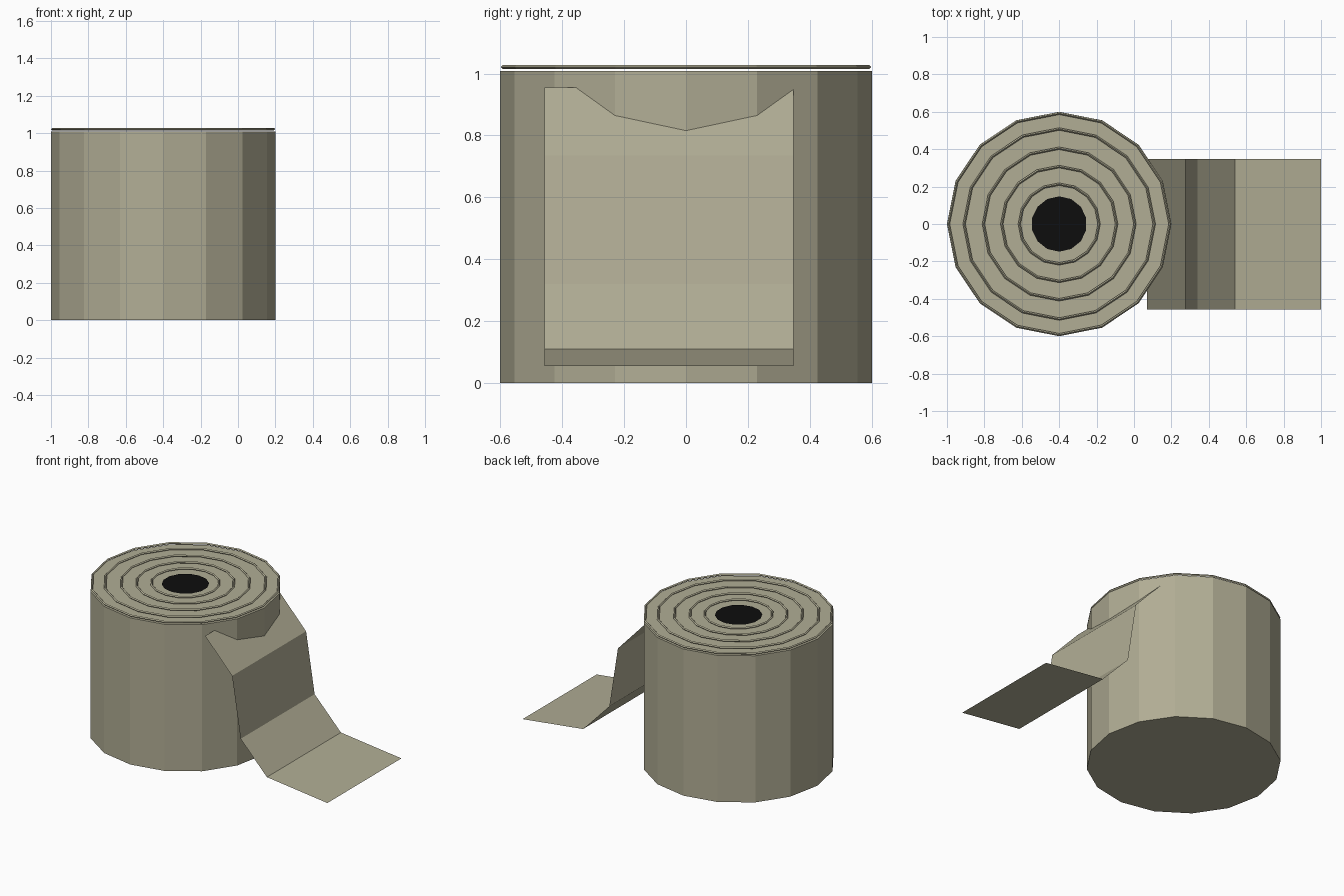
import bpy, bmesh, math

if "Cube" in bpy.data.objects:
    bpy.data.objects.remove(bpy.data.objects["Cube"])

CX = -0.4       # roll axis
SIDES = 16


def material(name, rgb):
    m = bpy.data.materials.new(name)
    m.diffuse_color = (*rgb, 1.0)
    m.use_nodes = True
    m.node_tree.nodes["Principled BSDF"].inputs["Base Color"].default_value = m.diffuse_color
    return m


paper = material("tan paper", (0.44, 0.42, 0.30))
black = material("black core", (0.004, 0.004, 0.004))


def make_object(name, bm, mat):
    mesh = bpy.data.meshes.new(name)
    bm.to_mesh(mesh)
    bm.free()
    mesh.materials.append(mat)
    ob = bpy.data.objects.new(name, mesh)
    bpy.context.collection.objects.link(ob)
    return ob


def circle(bm, radius, z, sides=SIDES, start=0.0):
    return [bm.verts.new((CX + radius * math.cos(start + 2 * math.pi * i / sides),
                          radius * math.sin(start + 2 * math.pi * i / sides), z))
            for i in range(sides)]


def bridge(bm, a, b):
    n = len(a)
    for i in range(n):
        j = (i + 1) % n
        bm.faces.new((a[i], a[j], b[j], b[i]))


# Roll body
bm = bmesh.new()
low, high = circle(bm, 0.6, 0.0), circle(bm, 0.6, 1.008)
bridge(bm, low, high)
bm.faces.new(low[::-1])
bm.faces.new(high)
make_object("roll_body", bm, paper)

# Black core disc on the top
bm = bmesh.new()
bm.faces.new(circle(bm, 0.148, 1.014, 14, math.pi / 2))
make_object("core_hole", bm, black)

# Layer rings with a diamond section, floating just above the top
for k, r in enumerate((0.592, 0.508, 0.405, 0.307, 0.213)):
    bm = bmesh.new()
    d = 0.007
    loops = [circle(bm, r + d, 1.021), circle(bm, r, 1.021 + d),
             circle(bm, r - d, 1.021), circle(bm, r, 1.021 - d)]
    for i in range(4):
        bridge(bm, loops[i], loops[(i + 1) % 4])
    make_object(f"layer_ring_{k + 1}", bm, paper)

# Loose sheet unrolling from the side
profile = [(0.07, 0.955), (0.275, 0.735), (0.34, 0.32), (0.54, 0.11), (1.0, 0.055)]
bm = bmesh.new()
front = [bm.verts.new((x, -0.457, z)) for x, z in profile]
back = [bm.verts.new((x, 0.347, z)) for x, z in profile]
for i in range(len(profile) - 1):
    bm.faces.new((front[i], front[i + 1], back[i + 1], back[i]))
make_object("loose_sheet", bm, paper)
